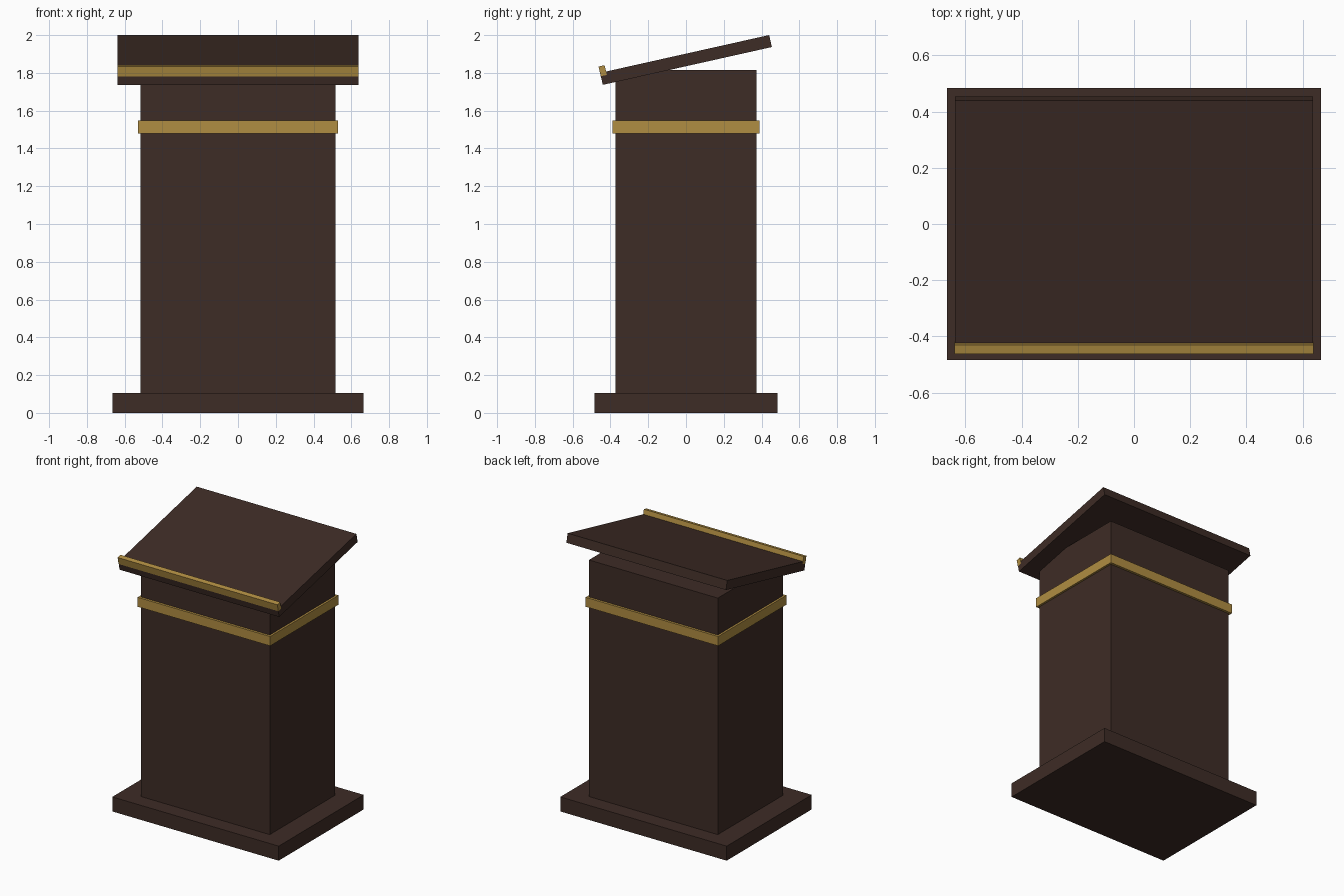
import bpy
import bmesh
from math import sin, cos
from mathutils import Matrix, Vector

if "Cube" in bpy.data.objects:
    bpy.data.objects.remove(bpy.data.objects["Cube"])


def make_material(name, rgb):
    mat = bpy.data.materials.new(name)
    mat.diffuse_color = (*rgb, 1.0)
    mat.use_nodes = True
    mat.node_tree.nodes["Principled BSDF"].inputs["Base Color"].default_value = mat.diffuse_color
    return mat


wood = make_material("dark_wood", (0.048, 0.025, 0.019))
gold = make_material("gold_trim", (0.434, 0.266, 0.054))


def box(name, size, centre, mat, tilt=0.0):
    """Box of a given size, tilted about x at its centre."""
    mesh = bpy.data.meshes.new(name)
    bm = bmesh.new()
    bmesh.ops.create_cube(bm, size=1.0, matrix=Matrix.Diagonal((*size, 1.0)))
    bm.to_mesh(mesh)
    bm.free()
    mesh.materials.append(mat)
    obj = bpy.data.objects.new(name, mesh)
    obj.location = centre
    obj.rotation_euler.x = tilt
    bpy.context.collection.objects.link(obj)
    return obj


# Plinth, column and trim band
box("base", (1.33, 0.97, 0.105), (0, 0, 0.0525), wood)
box("column", (1.03, 0.745, 1.709), (0, 0, 0.9595), wood)
box("trim_band", (1.06, 0.78, 0.068), (0, 0, 1.513), gold)

# Sloping reading desk
TILT = 0.22
DESK_Z = 1.8685
DESK_DEPTH = 0.917
box("reading_desk", (1.276, DESK_DEPTH, 0.065), (0, 0, DESK_Z), wood, TILT)

# Book-stop lip along the low front edge, partly sunk into the desk
v, w = -DESK_DEPTH / 2 + 0.0155, 0.0405
lip_centre = Vector((0, v * cos(TILT) - w * sin(TILT),
                     DESK_Z + v * sin(TILT) + w * cos(TILT)))
box("book_lip", (1.277, 0.033, 0.053), lip_centre, gold, TILT)
